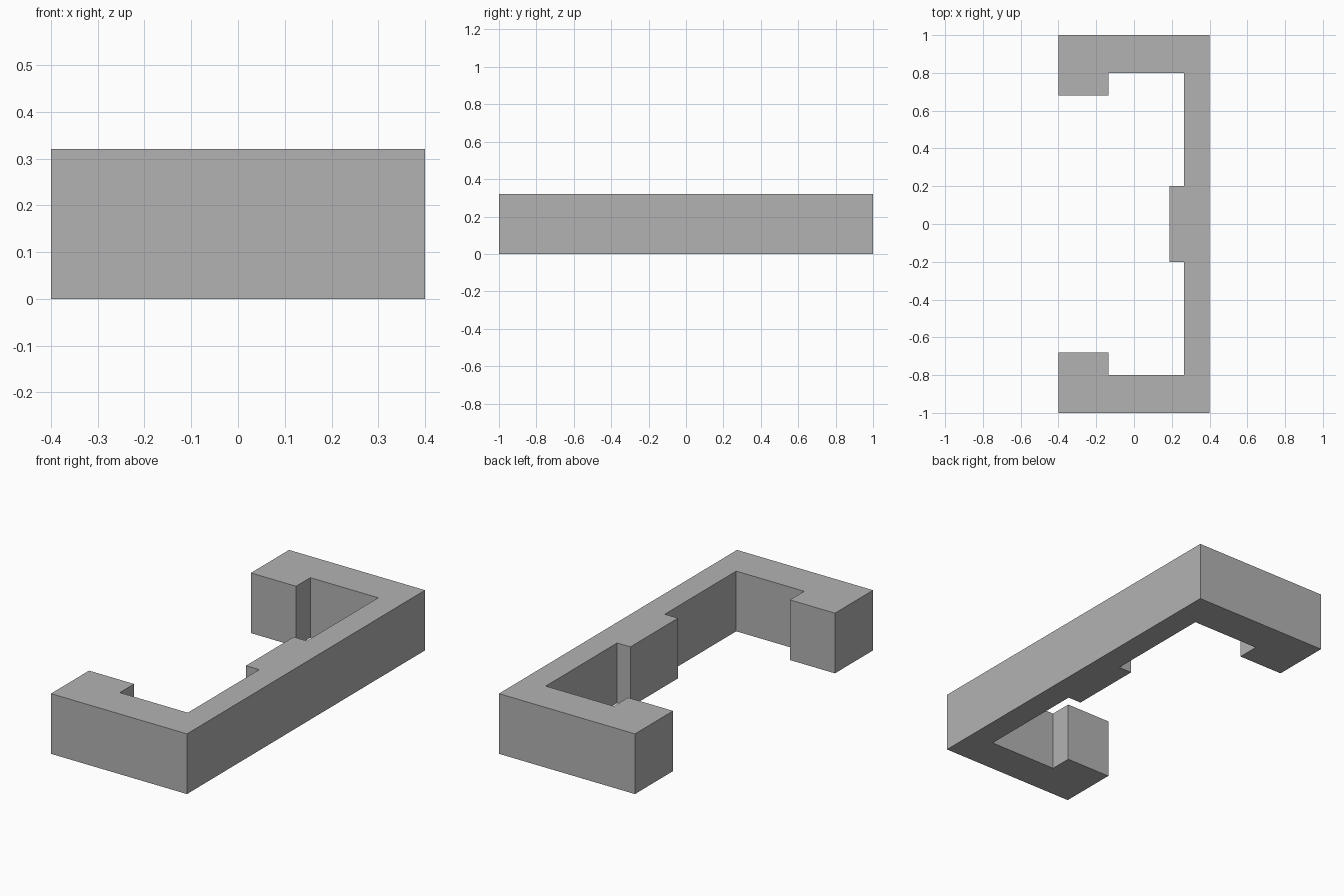
import bpy
import bmesh

cube = bpy.data.objects.get("Cube")
if cube:
    bpy.data.objects.remove(cube, do_unlink=True)

HEIGHT = 0.32

# Single flat grey
grey = bpy.data.materials.new("plain grey")
grey.use_nodes = True
colour = (0.45, 0.45, 0.45, 1)
grey.diffuse_color = colour
grey.node_tree.nodes["Principled BSDF"].inputs["Base Color"].default_value = colour

# Half of the bracket outline, from the centre pad to the outer wall
half = [(0.187, 0.2), (0.265, 0.2), (0.265, 0.8), (-0.135, 0.8),
        (-0.135, 0.68), (-0.4, 0.68), (-0.4, 1), (0.4, 1)]
outline = half + [(x, -y) for x, y in reversed(half)]

# Extrude the mirrored outline into a solid bracket
bm = bmesh.new()
base = bm.faces.new([bm.verts.new((x, y, 0)) for x, y in outline])
result = bmesh.ops.extrude_face_region(bm, geom=[base], use_keep_orig=True)
top = [v for v in result["geom"] if isinstance(v, bmesh.types.BMVert)]
bmesh.ops.translate(bm, verts=top, vec=(0, 0, HEIGHT))
bmesh.ops.recalc_face_normals(bm, faces=bm.faces)

mesh = bpy.data.meshes.new("c_bracket")
bm.to_mesh(mesh)
bm.free()
mesh.materials.append(grey)
bracket = bpy.data.objects.new("c_bracket", mesh)
bpy.context.collection.objects.link(bracket)
